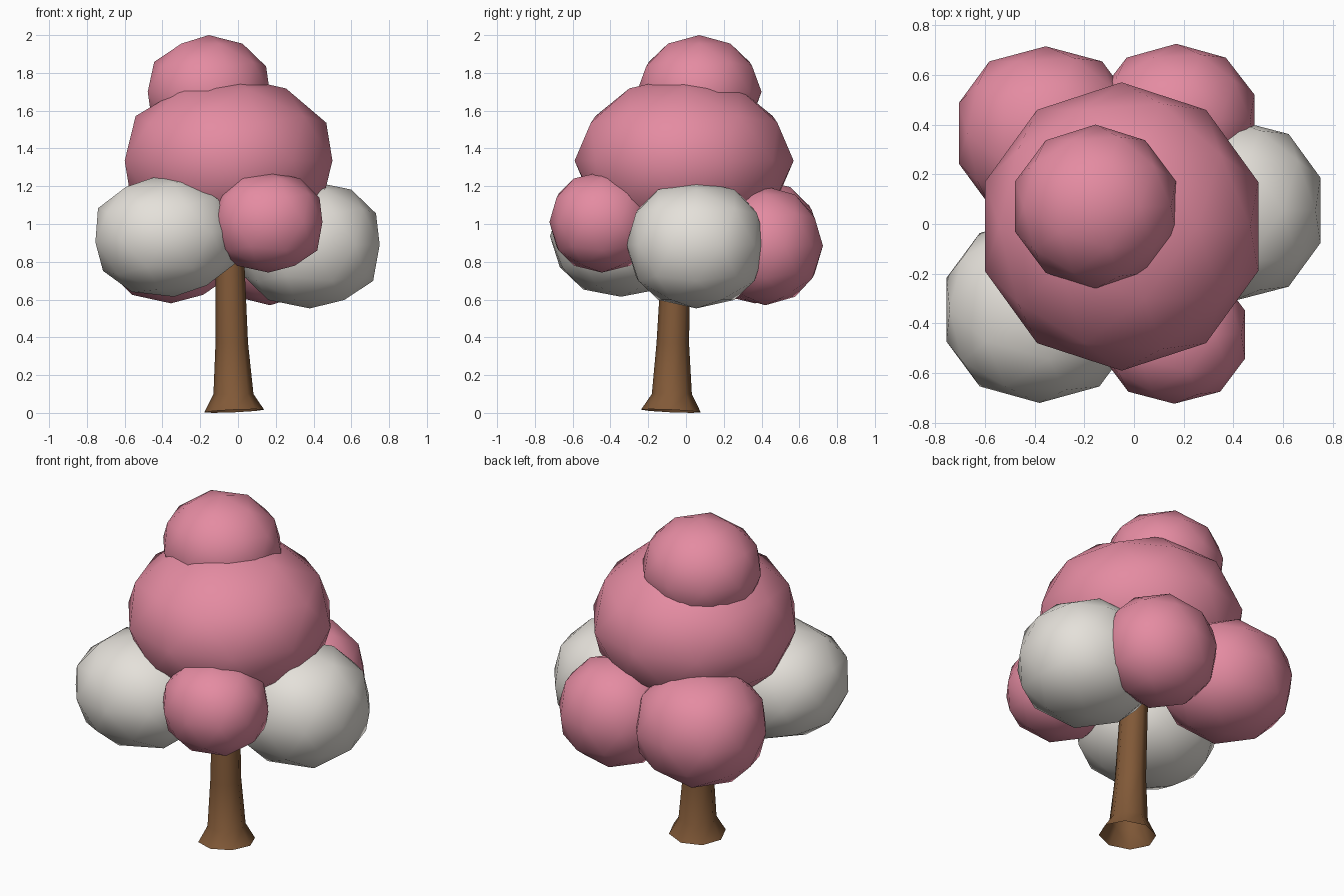
import bpy, bmesh, math
from mathutils import Vector, Euler

if "Cube" in bpy.data.objects:
    bpy.data.objects.remove(bpy.data.objects["Cube"])


def material(name, rgb):
    m = bpy.data.materials.new(name)
    m.diffuse_color = (*rgb, 1)
    m.use_nodes = True
    m.node_tree.nodes["Principled BSDF"].inputs["Base Color"].default_value = m.diffuse_color
    return m


PINK = material("blossom_pink", (0.78, 0.26, 0.36))
WHITE = material("blossom_white", (0.78, 0.75, 0.70))
BROWN = material("bark_brown", (0.22, 0.10, 0.039))


def finish(name, bm, mat):
    bmesh.ops.recalc_face_normals(bm, faces=bm.faces[:])
    me = bpy.data.meshes.new(name)
    for f in bm.faces:
        f.smooth = True
    bm.to_mesh(me)
    bm.free()
    me.materials.append(mat)
    bpy.context.collection.objects.link(bpy.data.objects.new(name, me))


def clump(name, mat, center, half, box=0.9, turn=(0, 0, 0)):
    """Low-poly foliage ball, slightly boxy if box < 1, fitted to centre and half sizes."""
    bm = bmesh.new()
    bmesh.ops.create_icosphere(bm, subdivisions=2, radius=1)
    rot = Euler([math.radians(a) for a in turn]).to_matrix()
    for v in bm.verts:
        v.co = rot @ Vector([math.copysign(abs(c) ** box if abs(c) > 1e-4 else 0, c) for c in v.co])
    ext = [max(abs(v.co[i]) for v in bm.verts) for i in range(3)]
    for v in bm.verts:
        v.co = Vector([center[i] + v.co[i] / ext[i] * half[i] for i in range(3)])
    finish(name, bm, mat)


# Foliage
clump("crown_top", PINK, (-0.155, 0.07, 1.70), (0.323, 0.33, 0.30), 1)
clump("crown_middle", PINK, (-0.05, -0.01, 1.335), (0.55, 0.58, 0.45), 1)
clump("clump_front_left", WHITE, (-0.38, -0.345, 0.935), (0.375, 0.375, 0.32), 0.92, (0, -6, 0))
clump("clump_right", WHITE, (0.38, 0.055, 0.89), (0.37, 0.37, 0.337), 0.88)
clump("clump_front", PINK, (0.162, -0.445, 1.01), (0.285, 0.278, 0.267))
clump("clump_back_left", PINK, (-0.355, 0.365, 0.91), (0.35, 0.35, 0.33))
clump("clump_back_right", PINK, (0.17, 0.42, 0.885), (0.315, 0.305, 0.315), 0.95)

# Trunk: leaning eight-sided tube with a flared foot
rings = [  # x, y, z, radius
    (-0.02, -0.08, 0.01, 0.158),
    (-0.024, -0.075, 0.10, 0.106),
    (-0.033, -0.07, 0.37, 0.086),
    (-0.042, -0.055, 0.75, 0.078),
    (-0.05, -0.04, 1.05, 0.07),
]
bm = bmesh.new()
loops = []
for k, (x, y, z, r) in enumerate(rings):
    loop = []
    for i in range(8):
        a = math.tau * i / 8
        tilt = 0.007 * (math.cos(a) - math.sin(a)) if k == 0 else 0
        loop.append(bm.verts.new((x + r * math.cos(a), y + r * math.sin(a), z + tilt)))
    loops.append(loop)
for lo, hi in zip(loops, loops[1:]):
    for i in range(8):
        j = (i + 1) % 8
        bm.faces.new((lo[i], lo[j], hi[j], hi[i]))
finish("trunk", bm, BROWN)
